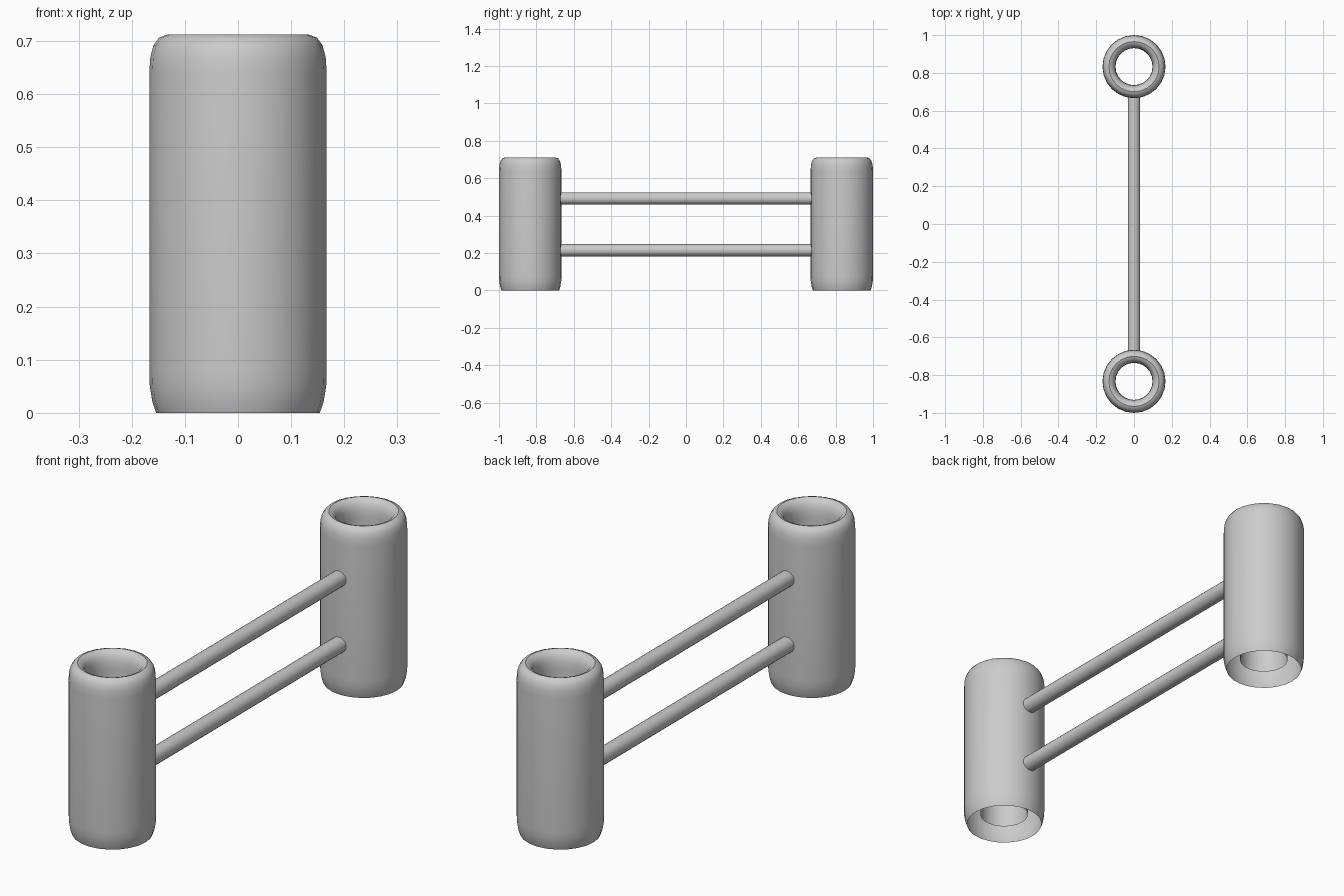
import bpy, bmesh, math

if "Cube" in bpy.data.objects:
    bpy.data.objects.remove(bpy.data.objects["Cube"])

POST_Y, SIDES = 0.833, 24

# Wall section (radius, height): outer foot, rounded rim, inner bore; open underneath
PROFILE = [(0.154, 0), (0.161, 0.02), (0.166, 0.05), (0.167, 0.08),
           (0.167, 0.64), (0.165, 0.67), (0.159, 0.692), (0.149, 0.706),
           (0.133, 0.712), (0.118, 0.706), (0.107, 0.692), (0.1, 0.67),
           (0.098, 0.64), (0.098, 0.045)]


def finish(obj):
    bpy.ops.object.select_all(action='DESELECT')
    obj.select_set(True)
    bpy.context.view_layer.objects.active = obj
    bpy.ops.object.shade_smooth_by_angle(angle=math.radians(40))


def hollow_post(name, y):
    bm = bmesh.new()
    rings = []
    for r, z in PROFILE:
        rings.append([bm.verts.new((r * math.cos(2 * math.pi * i / SIDES),
                                    r * math.sin(2 * math.pi * i / SIDES), z))
                      for i in range(SIDES)])
    for a, b in zip(rings, rings[1:]):
        for i in range(SIDES):
            j = (i + 1) % SIDES
            bm.faces.new((a[i], a[j], b[j], b[i]))
    mesh = bpy.data.meshes.new(name)
    bm.to_mesh(mesh)
    bm.free()
    obj = bpy.data.objects.new(name, mesh)
    obj.location.y = y
    bpy.context.collection.objects.link(obj)
    finish(obj)


def crossbar(name, z):
    bpy.ops.mesh.primitive_cylinder_add(vertices=20, radius=0.033, depth=1.37,
                                        location=(0, 0, z),
                                        rotation=(math.pi / 2, 0, 0))
    obj = bpy.context.object
    obj.name = name
    finish(obj)


# Two hollow rounded posts
hollow_post("front_post", -POST_Y)
hollow_post("back_post", POST_Y)

# Two rods joining the posts
crossbar("lower_crossbar", 0.215)
crossbar("upper_crossbar", 0.492)
